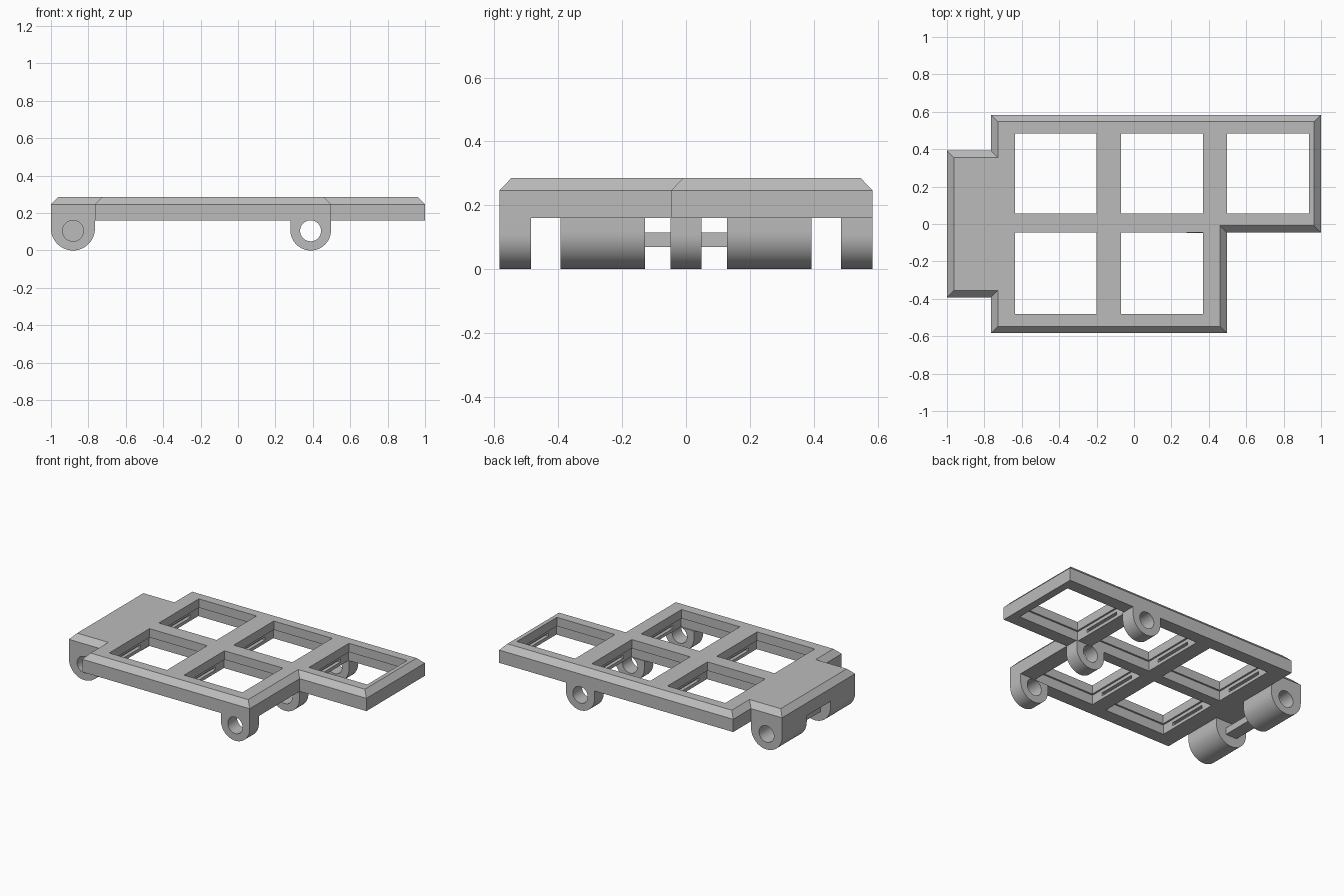
import bpy, bmesh, math
from mathutils import Vector

cube = bpy.data.objects.get("Cube")
if cube:
    bpy.data.objects.remove(cube, do_unlink=True)

grey = bpy.data.materials.new("plain grey")
grey.use_nodes = True
colour = (0.5, 0.5, 0.5, 1)
grey.diffuse_color = colour
grey.node_tree.nodes["Principled BSDF"].inputs["Base Color"].default_value = colour


def loft(name, rings):
    """Solid skinned through rings of matching points, capped at both ends."""
    bm = bmesh.new()
    loops = [[bm.verts.new(p) for p in ring] for ring in rings]
    n = len(loops[0])
    for a, b in zip(loops, loops[1:]):
        for i in range(n):
            j = (i + 1) % n
            bm.faces.new((a[i], a[j], b[j], b[i]))
    bm.faces.new(loops[0][::-1])
    bm.faces.new(loops[-1])
    bmesh.ops.recalc_face_normals(bm, faces=bm.faces)
    mesh = bpy.data.meshes.new(name)
    bm.to_mesh(mesh)
    bm.free()
    mesh.materials.append(grey)
    ob = bpy.data.objects.new(name, mesh)
    bpy.context.collection.objects.link(ob)
    return ob


def box(name, x, y, z):
    flat = [(x[0], y[0]), (x[1], y[0]), (x[1], y[1]), (x[0], y[1])]
    return loft(name, [[(px, py, h) for px, py in flat] for h in z])


def along_y(name, profile, y0, y1):
    return loft(name, [[(x, y, z) for x, z in profile] for y in (y0, y1)])


def circle(cx, cz, r, n=48):
    return [(cx + r * math.cos(math.tau * i / n), cz + r * math.sin(math.tau * i / n))
            for i in range(n)]


def inset(points, d):
    """Move every side of a counter-clockwise outline inward by d."""
    out = []
    for i, p in enumerate(points):
        p = Vector(p)
        a = (p - Vector(points[i - 1])).normalized()
        b = (Vector(points[(i + 1) % len(points)]) - p).normalized()
        out.append(p + d * (Vector((-a.y, a.x)) + Vector((-b.y, b.x))))
    return out


def combine(target, tool, operation):
    mod = target.modifiers.new("join", 'BOOLEAN')
    mod.operation = operation
    mod.solver = 'EXACT'
    mod.object = tool
    graph = bpy.context.evaluated_depsgraph_get()
    mesh = bpy.data.meshes.new_from_object(target.evaluated_get(graph))
    target.modifiers.clear()
    target.data = mesh
    bpy.data.objects.remove(tool, do_unlink=True)


# Deck with a chamfered top edge
BASE, SHOULDER, TOP = 0.16, 0.247, 0.285
outline = [(-1, -.393), (-.765, -.393), (-.765, -.584), (.497, -.584), (.497, -.046),
           (1, -.046), (1, .584), (-.765, .584), (-.765, .393), (-1, .393)]
deck = loft("deck", [[(x, y, z) for x, y in inset(outline, d)]
                     for z, d in ((BASE, 0), (SHOULDER, 0), (TOP, .037))])


# Rounded lugs hanging below the deck
def lug(x0, x1, y0, y1):
    r, c = (x1 - x0) / 2, (x0 + x1) / 2
    arc = [(c + r * math.cos(a), r + r * math.sin(a))
           for a in (math.pi + math.pi * i / 24 for i in range(25))]
    top = BASE + 0.03
    combine(deck, along_y("lug", arc + [(x1, top), (x0, top)], y0, y1), 'UNION')


for side in (-1, 1):
    lug(-1, -.765, *sorted((side * .128, side * .393)))
for y0, y1 in ((-.584, -.485), (-.049, .049), (.485, .584)):
    lug(.28, .497, y0, y1)

# Axle holes: through on the plain lugs, blind on the wide ones
HOLE_Z, HOLE_R = .105, .056
for y0, y1 in ((-.7, -.4), (-.1, .1), (.4, .7)):
    combine(deck, along_y("hole", circle(.388, HOLE_Z, HOLE_R), y0, y1), 'DIFFERENCE')
for side in (-1, 1):
    y0, y1 = sorted((side * .19, side * .5))
    combine(deck, along_y("hole", circle(-.882, HOLE_Z, HOLE_R), y0, y1), 'DIFFERENCE')

# Window openings, with a wider recess below and a slot in each side wall
columns = ((-.635, -.2), (-.07, .37), (.497, .935))
back, front = (.055, .485), (-.48, -.046)
for x, y in [(c, back) for c in columns] + [(c, front) for c in columns[:2]]:
    mid = sum(y) / 2
    combine(deck, box("opening", x, y, (.1, .4)), 'DIFFERENCE')
    combine(deck, box("recess", (x[0] - .012, x[1] + .012), (y[0] - .012, y[1] + .012),
                      (BASE, .225)), 'DIFFERENCE')
    combine(deck, box("slot", (x[0] - .035, x[1] + .035), (mid - .14, mid + .14),
                      (.182, .203)), 'DIFFERENCE')

# Smooth round surfaces, keep edges sharp
bpy.ops.object.select_all(action='DESELECT')
deck.select_set(True)
bpy.context.view_layer.objects.active = deck
bpy.ops.object.shade_smooth_by_angle(angle=math.radians(30))

# Tie bar between the wide lugs
box("tie_bar", (-.925, -.84), (-.128, .128), (.07, .115))
